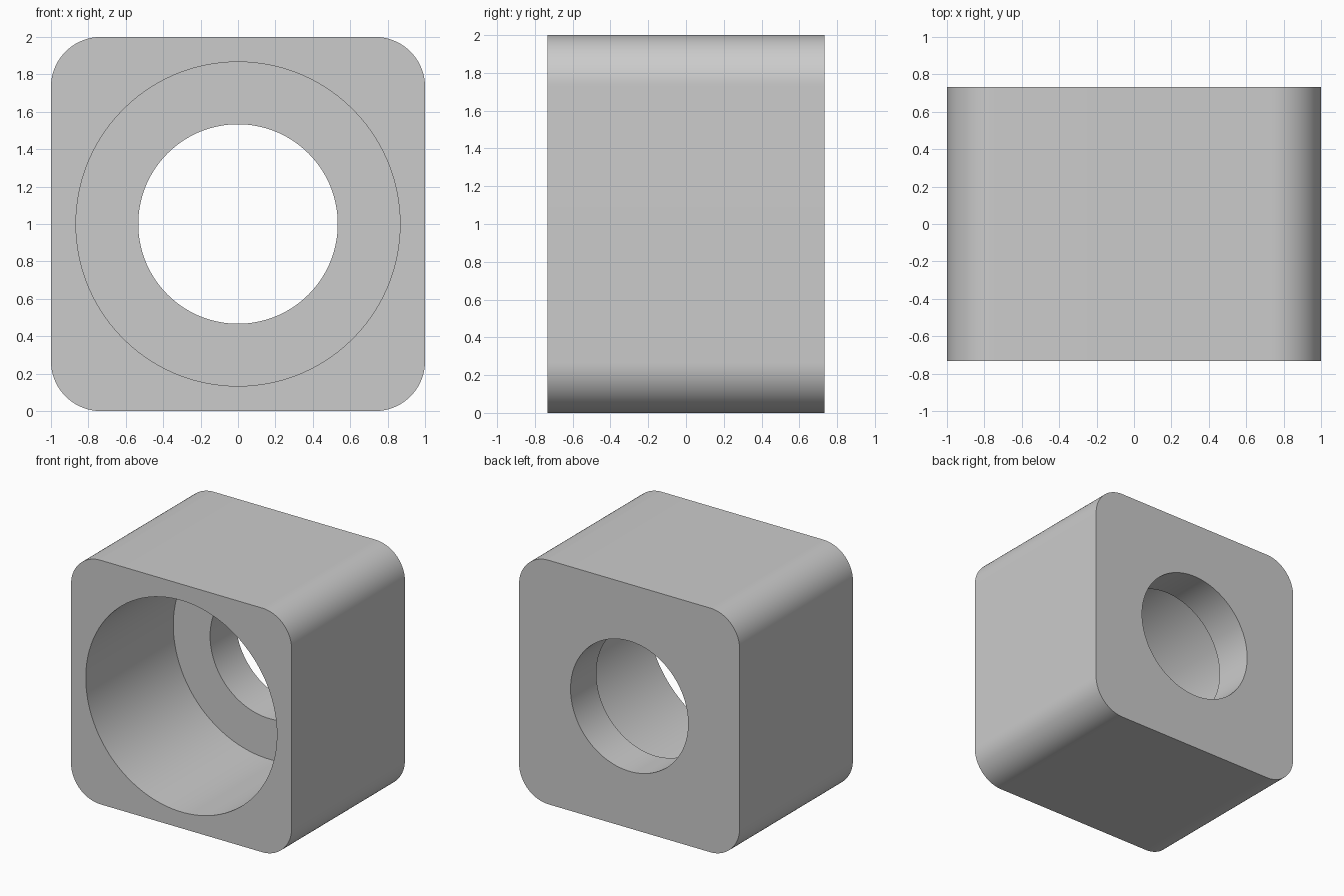
import bpy
import bmesh
import math

cube = bpy.data.objects.get("Cube")
if cube:
    bpy.data.objects.remove(cube, do_unlink=True)

UNIT = 1 / 15            # model grid step
HALF = 15 * UNIT         # half width and half height
DEPTH = 11 * UNIT        # half depth
CORNER = 4 * UNIT        # outer corner radius
BORE = 13 * UNIT         # wide front bore radius
HOLE = 8 * UNIT          # narrow rear hole radius
SHOULDER = 6 * UNIT      # y of the step between them
STEPS = 24               # segments per corner
COUNT = 4 * (STEPS + 1)  # points per ring


def rounded_square():
    points = []
    for quarter in range(4):
        mid = math.radians(45 + 90 * quarter)
        cx = math.copysign(HALF - CORNER, math.cos(mid))
        cz = math.copysign(HALF - CORNER, math.sin(mid))
        for i in range(STEPS + 1):
            a = math.pi / 2 * (quarter + i / STEPS)
            points.append((cx + CORNER * math.cos(a), cz + CORNER * math.sin(a)))
    return points


def circle(radius):
    angles = [math.tau * (i + 0.5) / COUNT for i in range(COUNT)]
    return [(radius * math.cos(a), radius * math.sin(a)) for a in angles]


# Rings in order: outside front, through the stepped bore, to outside back
bm = bmesh.new()
sections = [
    (rounded_square(), -DEPTH),
    (circle(BORE), -DEPTH),
    (circle(BORE), SHOULDER),
    (circle(HOLE), SHOULDER),
    (circle(HOLE), DEPTH),
    (rounded_square(), DEPTH),
]
rings = [[bm.verts.new((x, y, z + HALF)) for x, z in pts] for pts, y in sections]

# Join each ring to the next and close the loop
for a, b in zip(rings, rings[1:] + rings[:1]):
    for i in range(COUNT):
        j = (i + 1) % COUNT
        bm.faces.new((a[i], a[j], b[j], b[i]))
bmesh.ops.recalc_face_normals(bm, faces=bm.faces)

mesh = bpy.data.meshes.new("bored_block")
bm.to_mesh(mesh)
bm.free()
block = bpy.data.objects.new("bored_block", mesh)
bpy.context.collection.objects.link(block)

# Plain grey material
grey = bpy.data.materials.new("light_grey")
grey.use_nodes = True
colour = (0.6, 0.6, 0.6, 1)
grey.diffuse_color = colour
grey.node_tree.nodes["Principled BSDF"].inputs["Base Color"].default_value = colour
mesh.materials.append(grey)

# Smooth curved walls, crisp rims
bpy.ops.object.select_all(action="DESELECT")
block.select_set(True)
bpy.context.view_layer.objects.active = block
bpy.ops.object.shade_smooth_by_angle(angle=math.radians(30))
